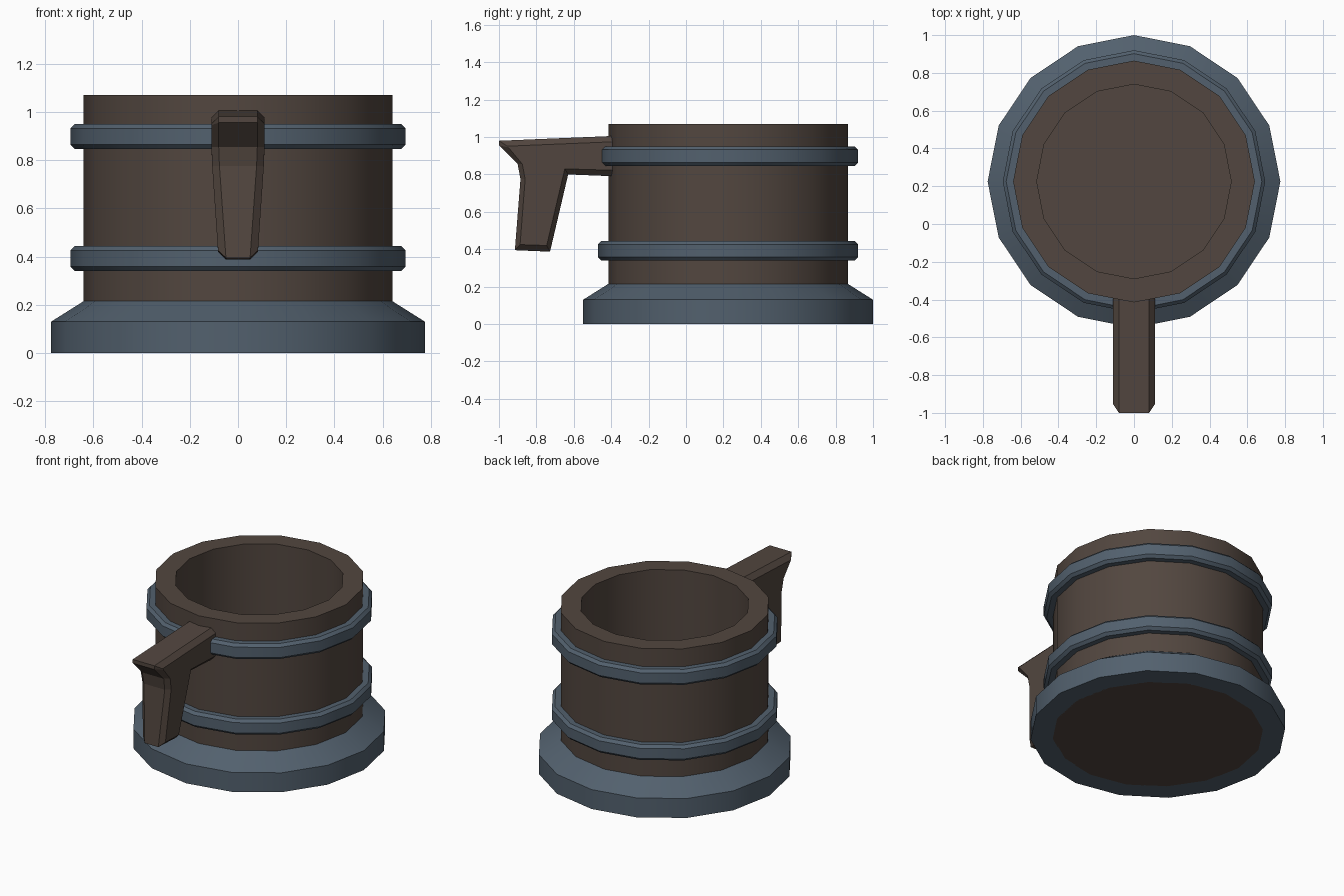
import bpy, bmesh, math

if "Cube" in bpy.data.objects:
    bpy.data.objects.remove(bpy.data.objects["Cube"])

SIDES = 16
CENTRE_Y = 0.225


def material(name, rgb):
    m = bpy.data.materials.new(name)
    m.diffuse_color = (*rgb, 1)
    m.use_nodes = True
    m.node_tree.nodes["Principled BSDF"].inputs["Base Color"].default_value = m.diffuse_color
    return m


wood = material("dark_wood", (0.085, 0.062, 0.050))
metal = material("blue_metal", (0.085, 0.118, 0.155))


def finish(bm, name, mat, smooth):
    bmesh.ops.recalc_face_normals(bm, faces=bm.faces[:])
    mesh = bpy.data.meshes.new(name)
    bm.to_mesh(mesh)
    bm.free()
    mesh.materials.append(mat)
    ob = bpy.data.objects.new(name, mesh)
    bpy.context.collection.objects.link(ob)
    if smooth:
        bpy.ops.object.select_all(action='DESELECT')
        ob.select_set(True)
        bpy.context.view_layer.objects.active = ob
        bpy.ops.object.shade_smooth_by_angle(angle=math.radians(30))
    return ob


def bridge(bm, loop_a, loop_b):
    n = len(loop_a)
    for i in range(n):
        j = (i + 1) % n
        bm.faces.new((loop_a[i], loop_a[j], loop_b[j], loop_b[i]))


def lathe(name, profile, mat, closed):
    """Turn (radius, z) points; a closed profile makes a ring, an open one gets capped."""
    bm = bmesh.new()
    rings = []
    for r, z in profile:
        rings.append([bm.verts.new((r * math.cos(2 * math.pi * i / SIDES),
                                    CENTRE_Y + r * math.sin(2 * math.pi * i / SIDES), z))
                      for i in range(SIDES)])
    for a, b in zip(rings, rings[1:]):
        bridge(bm, a, b)
    if closed:
        bridge(bm, rings[-1], rings[0])
    else:
        bm.faces.new(rings[0])
        bm.faces.new(rings[-1])
    return finish(bm, name, mat, True)


# Hollow mug body
lathe("mug_body", [(0.64, 0), (0.64, 1.07), (0.515, 1.07), (0.515, 0.13)], wood, False)

# Flared foot around the bottom
lathe("base_foot", [(0.635, 0), (0.775, 0), (0.775, 0.13), (0.64, 0.215), (0.635, 0.215)],
      metal, True)

# Two chamfered hoops
for name, z in (("lower_hoop", 0.34), ("upper_hoop", 0.846)):
    lathe(name, [(0.62, z), (0.677, z), (0.695, z + 0.018), (0.695, z + 0.086),
                 (0.677, z + 0.104), (0.62, z + 0.104)], metal, True)

# Handle: side outline (y, z, half width) with an inset outline making the bevelled sides
outline = [(-0.38, 1.006, 0.08), (-1.0, 0.98, 0.08), (-1.0, 0.955, 0.08),
           (-0.90, 0.855, 0.08), (-0.885, 0.775, 0.077), (-0.915, 0.395, 0.05),
           (-0.727, 0.387, 0.05), (-0.63, 0.80, 0.077), (-0.38, 0.79, 0.08)]
inset = [(-0.38, 0.975, 0.11), (-0.955, 0.951, 0.11), (-0.95, 0.945, 0.11),
         (-0.875, 0.855, 0.11), (-0.86, 0.775, 0.107), (-0.887, 0.425, 0.083),
         (-0.745, 0.42, 0.083), (-0.648, 0.83, 0.107), (-0.38, 0.822, 0.11)]
bm = bmesh.new()
layers = [[bm.verts.new((side * w, y, z)) for y, z, w in pts]
          for pts, side in ((inset, -1), (outline, -1), (outline, 1), (inset, 1))]
for a, b in zip(layers, layers[1:]):
    bridge(bm, a, b)
bm.faces.new(layers[0])
bm.faces.new(layers[-1])
finish(bm, "handle", wood, False)
